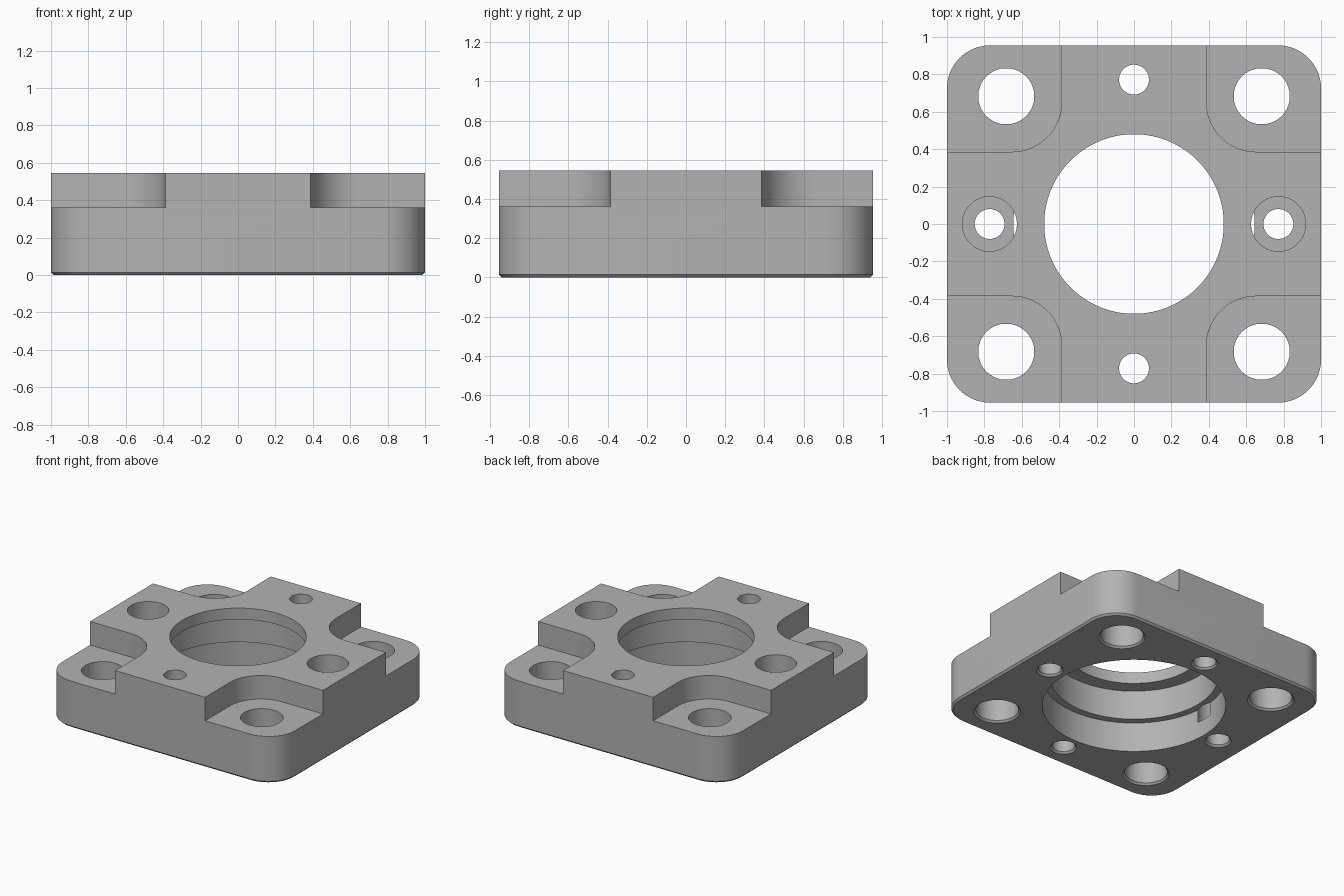
import bpy
import bmesh
from math import cos, sin, pi, radians

cube = bpy.data.objects.get("Cube")
if cube:
    bpy.data.objects.remove(cube, do_unlink=True)

HALF_X, HALF_Y, TOP = 1.0, 0.955, 0.545
CORNER, EDGE = 0.23, 0.014

grey = bpy.data.materials.new("machined grey")
grey.use_nodes = True
tone = (0.45, 0.45, 0.45, 1)
grey.diffuse_color = tone
grey.node_tree.nodes["Principled BSDF"].inputs["Base Color"].default_value = tone


def outline(cx, cy, hx, hy, r, steps):
    """Rounded rectangle; becomes a circle when hx = hy = r."""
    points = []
    for quarter, (sx, sy) in enumerate([(1, 1), (-1, 1), (-1, -1), (1, -1)]):
        for i in range(steps):
            a = (quarter + (i + 0.5) / steps if hx == r else quarter + i / (steps - 1)) * pi / 2
            points.append((cx + sx * (hx - r) + r * cos(a), cy + sy * (hy - r) + r * sin(a)))
    return points


def loft(name, levels):
    """Solid through matching outlines, given as (z, points)."""
    bm = bmesh.new()
    rings = [[bm.verts.new((x, y, z)) for x, y in pts] for z, pts in levels]
    n = len(rings[0])
    for low, high in zip(rings, rings[1:]):
        for i in range(n):
            j = (i + 1) % n
            bm.faces.new((low[i], low[j], high[j], high[i]))
    bm.faces.new(rings[0][::-1])
    bm.faces.new(rings[-1])
    bmesh.ops.recalc_face_normals(bm, faces=bm.faces)
    mesh = bpy.data.meshes.new(name)
    bm.to_mesh(mesh)
    bm.free()
    obj = bpy.data.objects.new(name, mesh)
    bpy.context.collection.objects.link(obj)
    obj.data.materials.append(grey)
    return obj


def round_cutter(name, x, y, profile, steps=12):
    """Turned solid from (z, radius) pairs."""
    return loft(name, [(z, outline(x, y, r, r, r, steps)) for z, r in profile])


def drill(name, x, y, r):
    """Through hole with a broken lower edge."""
    return round_cutter(name, x, y, [(-EDGE, r + 2 * EDGE), (EDGE, r), (TOP + 0.1, r)])


# Rounded block with a chamfered underside
body = loft("flange_block", [
    (z, outline(0, 0, HALF_X - d, HALF_Y - d, CORNER - d, 14))
    for z, d in [(0, EDGE), (EDGE, 0), (TOP, 0)]])

# Stepped central bore
cutters = [round_cutter("bore_cutter", 0, 0, [
    (-0.1, 0.645), (0.23, 0.645), (0.23, 0.59), (0.457, 0.59),
    (0.457, 0.48), (TOP + 0.1, 0.48)], 24)]

# Corner pockets and their bolt holes
for sx in (-1, 1):
    for sy in (-1, 1):
        pocket = outline(sx * 0.887, sy * 0.887, 0.5, 0.501, 0.265, 14)
        cutters.append(loft("pocket_cutter", [(0.362, pocket), (TOP + 0.1, pocket)]))
        cutters.append(drill("bolt_hole_cutter", sx * 0.683, sy * 0.683, 0.15))

# Small screw holes, the side pair counterbored into the lower bore
for s in (-1, 1):
    cutters.append(drill("screw_hole_cutter", 0, s * 0.772, 0.08))
    cutters.append(round_cutter("counterbore_cutter", s * 0.772, 0,
                                [(0.13, 0.146), (TOP + 0.1, 0.146)]))
    cutters.append(drill("screw_hole_cutter", s * 0.772, 0, 0.08))

# Cut everything out and keep the finished mesh
for cutter in cutters:
    cutter.hide_render = True
    mod = body.modifiers.new(cutter.name, 'BOOLEAN')
    mod.operation = 'DIFFERENCE'
    mod.solver = 'EXACT'
    mod.object = cutter
depsgraph = bpy.context.evaluated_depsgraph_get()
finished = bpy.data.meshes.new_from_object(body.evaluated_get(depsgraph))
body.modifiers.clear()
body.data = finished
for cutter in cutters:
    bpy.data.objects.remove(cutter, do_unlink=True)

bpy.ops.object.select_all(action='DESELECT')
body.select_set(True)
bpy.context.view_layer.objects.active = body
bpy.ops.object.shade_smooth_by_angle(angle=radians(30))
